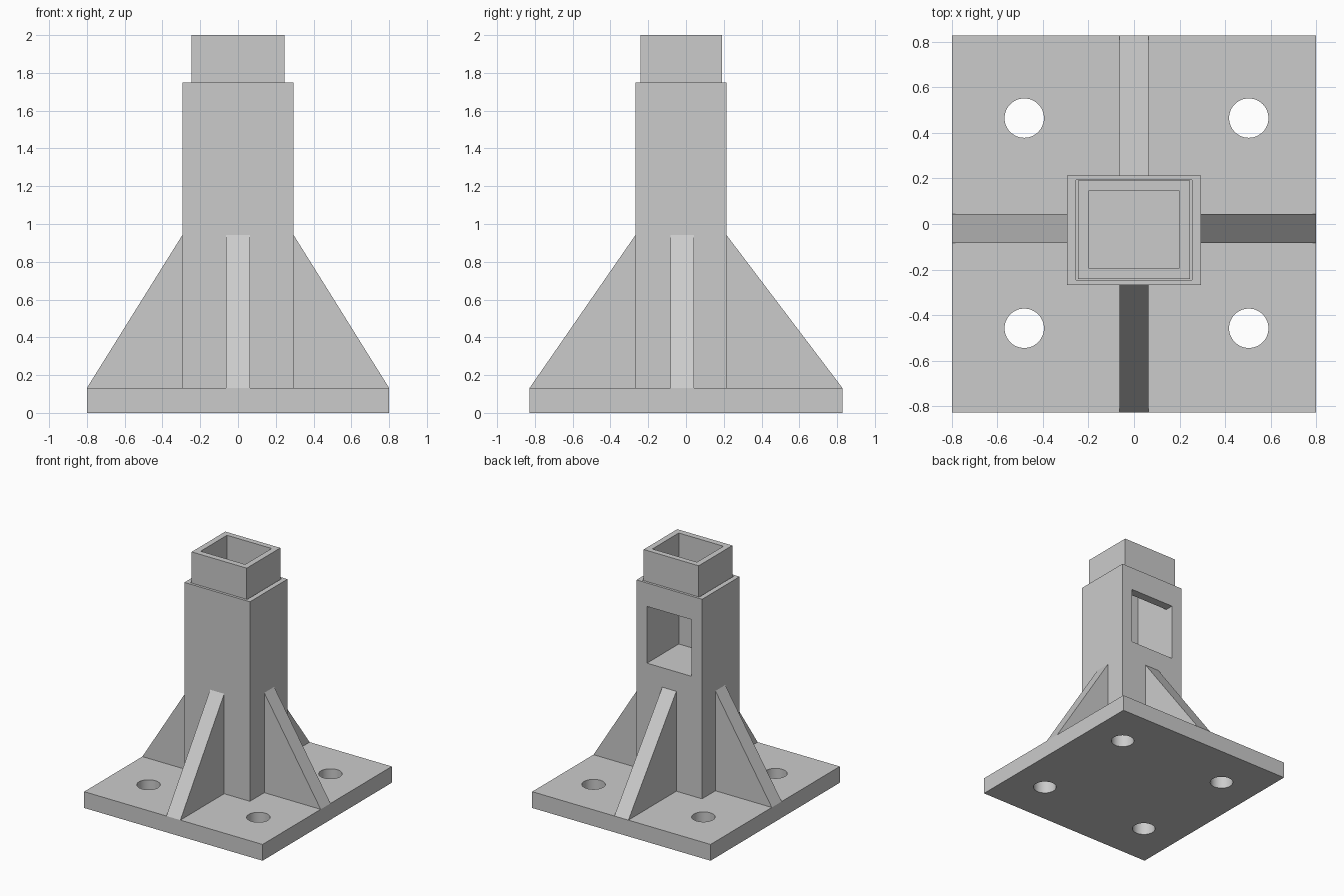
import bpy
import bmesh
from math import radians

cube = bpy.data.objects.get("Cube")
if cube:
    bpy.data.objects.remove(cube, do_unlink=True)

# Single painted-metal colour
GREY = (0.6, 0.6, 0.6, 1.0)
metal = bpy.data.materials.new("grey_metal")
metal.use_nodes = True
metal.diffuse_color = GREY
metal.node_tree.nodes["Principled BSDF"].inputs["Base Color"].default_value = GREY


def finish(name, bm):
    bmesh.ops.recalc_face_normals(bm, faces=bm.faces)
    mesh = bpy.data.meshes.new(name)
    bm.to_mesh(mesh)
    bm.free()
    mesh.materials.append(metal)
    obj = bpy.data.objects.new(name, mesh)
    bpy.context.collection.objects.link(obj)
    return obj


def box(name, xs, ys, zs):
    bm = bmesh.new()
    bmesh.ops.create_cube(bm, size=1)
    for v in bm.verts:
        v.co = [r[0] if c < 0 else r[1] for c, r in zip(v.co, (xs, ys, zs))]
    return finish(name, bm)


def cylinder(name, x, y, radius, height):
    bm = bmesh.new()
    bmesh.ops.create_cone(bm, cap_ends=True, segments=48, radius1=radius,
                          radius2=radius, depth=height)
    bmesh.ops.translate(bm, verts=bm.verts, vec=(x, y, 0))
    return finish(name, bm)


def activate(obj):
    bpy.ops.object.select_all(action='DESELECT')
    obj.select_set(True)
    bpy.context.view_layer.objects.active = obj


def cut(target, cutter):
    cutter.hide_render = True
    mod = target.modifiers.new("cut", 'BOOLEAN')
    mod.operation = 'DIFFERENCE'
    mod.solver = 'EXACT'
    mod.object = cutter
    activate(target)
    bpy.ops.object.modifier_apply(modifier=mod.name)
    bpy.data.objects.remove(cutter, do_unlink=True)


def rib(name, profile, axis, mid, half):
    """Extrude an (outward, height) triangle to a thickness across the axis."""
    bm = bmesh.new()
    verts = []
    for u, z in profile:
        co = (u, mid - half, z) if axis == 'x' else (mid - half, u, z)
        verts.append(bm.verts.new(co))
    face = bm.faces.new(verts)
    side = bmesh.ops.extrude_face_region(bm, geom=[face])
    moved = [g for g in side["geom"] if isinstance(g, bmesh.types.BMVert)]
    vec = (0, 2 * half, 0) if axis == 'x' else (2 * half, 0, 0)
    bmesh.ops.translate(bm, verts=moved, vec=vec)
    return finish(name, bm)


BASE_X, BASE_Y, BASE_TOP = 0.80, 0.828, 0.132
POST_X, POST_BACK, POST_FRONT, POST_TOP = 0.294, 0.214, -0.267, 1.75
FLOOR = 1.10
CAVITY_X, CAVITY_Y = (-0.2, 0.2), (-0.193, 0.145)

# Base plate with four bolt holes
base = box("base_plate", (-BASE_X, BASE_X), (-BASE_Y, BASE_Y), (0, BASE_TOP))
for x in (-0.482, 0.504):
    for y in (-0.458, 0.465):
        cut(base, cylinder("bolt_hole", x, y, 0.0865, 1))
activate(base)
bpy.ops.object.shade_smooth_by_angle(angle=radians(30))

# Square post: rim recess, open cavity and rear window
post = box("post", (-POST_X, POST_X), (POST_FRONT, POST_BACK), (BASE_TOP, POST_TOP))
cut(post, box("recess", (-0.254, 0.254), (-0.246, 0.194), (POST_TOP - 0.01, 2)))
cut(post, box("cavity", CAVITY_X, CAVITY_Y, (FLOOR, 2.1)))
cut(post, box("window", CAVITY_X, (0, 0.5), (FLOOR, 1.56)))

# Square tube standing out of the post
tube = box("upper_tube", (-0.247, 0.247), (-0.241, 0.19), (POST_TOP - 0.01, 2))
cut(tube, box("tube_bore", CAVITY_X, CAVITY_Y, (1, 2.1)))

# Triangular stiffening ribs on all four sides
for name, axis, inner, outer, mid in (
        ("left_rib", 'x', POST_X, BASE_X, -0.02),
        ("right_rib", 'x', -POST_X, -BASE_X, -0.02),
        ("front_rib", 'y', POST_FRONT, -BASE_Y, 0),
        ("back_rib", 'y', POST_BACK, BASE_Y, 0)):
    rib(name, [(inner, BASE_TOP), (outer, BASE_TOP), (inner, 0.942)], axis, mid, 0.063)
